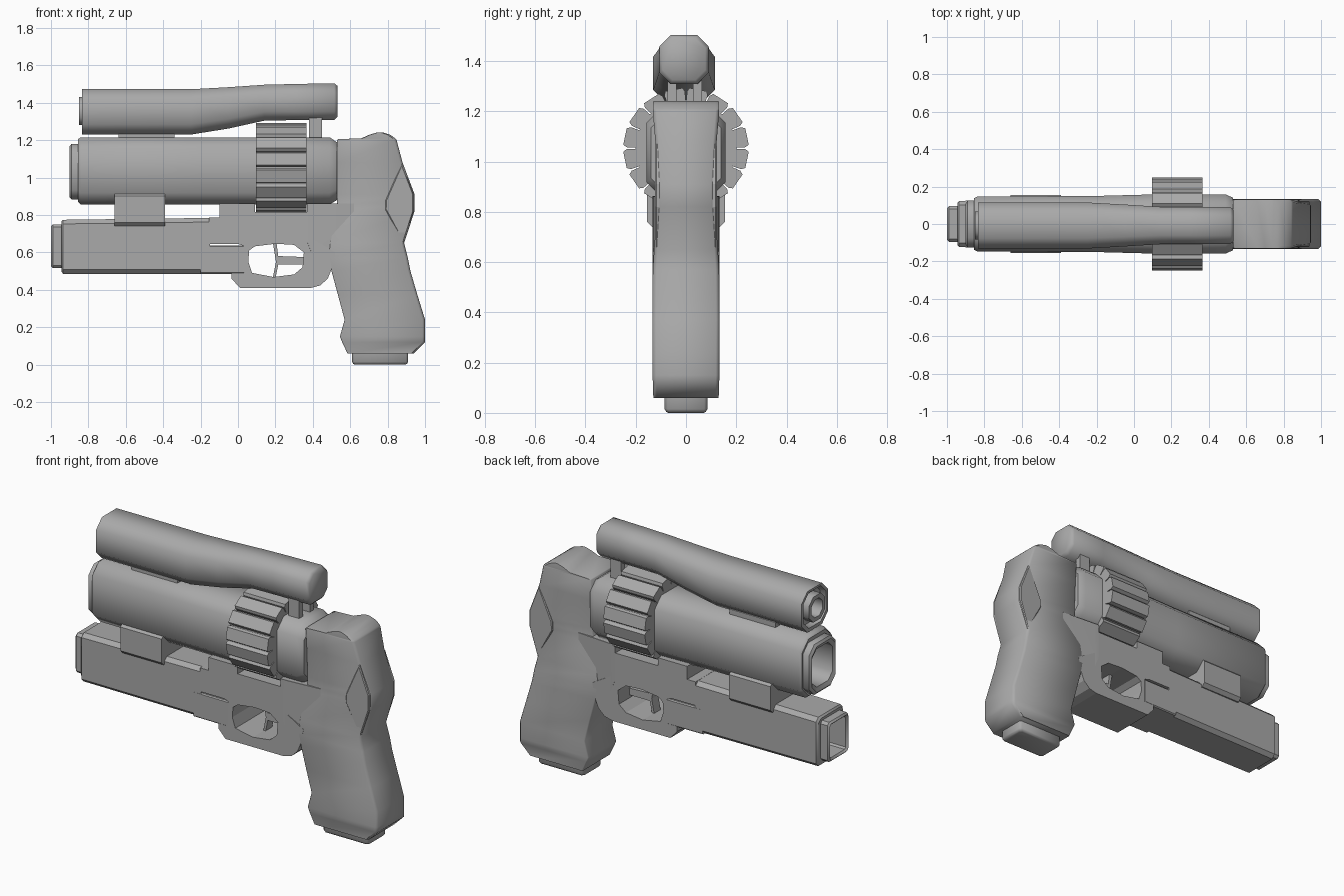
import bpy, bmesh, math

steel = bpy.data.materials.new("dark_grey")
steel.diffuse_color = (0.4, 0.4, 0.4, 1)


def finish(name, bm, angle=35):
    bmesh.ops.recalc_face_normals(bm, faces=bm.faces)
    me = bpy.data.meshes.new(name)
    bm.to_mesh(me)
    bm.free()
    me.materials.append(steel)
    ob = bpy.data.objects.new(name, me)
    bpy.context.collection.objects.link(ob)
    if angle:
        bpy.ops.object.select_all(action='DESELECT')
        ob.select_set(True)
        bpy.context.view_layer.objects.active = ob
        bpy.ops.object.shade_smooth_by_angle(angle=math.radians(angle))
    return ob


def add_bevel(ob, width):
    m = ob.modifiers.new("bevel", 'BEVEL')
    m.width, m.segments, m.limit_method = width, 1, 'ANGLE'


def skin(name, rings, angle=35):
    """Join equal rings of points into a capped skin."""
    bm = bmesh.new()
    vs = [[bm.verts.new(p) for p in r] for r in rings]
    n = len(vs[0])
    for a, b in zip(vs, vs[1:]):
        for i in range(n):
            bm.faces.new((a[i], a[(i + 1) % n], b[(i + 1) % n], b[i]))
    bm.faces.new(vs[0])
    bm.faces.new(vs[-1])
    return finish(name, bm, angle)


def octagon(a0, a1, b0, b1, c, d=None):
    """Chamfered rectangle; d is the chamfer on the a1 side."""
    d = c if d is None else d
    return [(a0 + c, b0), (a1 - d, b0), (a1, b0 + d), (a1, b1 - d),
            (a1 - d, b1), (a0 + c, b1), (a0, b1 - c), (a0, b0 + c)]


def tube(name, sections, angle=50):
    """Skin along x from (x, half width, z low, z high, chamfer)."""
    return skin(name, [[(x, y, z) for y, z in octagon(-w, w, z0, z1, c)]
                       for x, w, z0, z1, c in sections], angle)


def prism(name, pts, half):
    """Flat-faced side profile in xz, extruded across y."""
    return skin(name, [[(x, y, z) for x, z in pts] for y in (-half, half)], 0)


# Main barrel, from the bottom of the bore round to the chamfered rear
tube("main_barrel", [
    (-0.30, .095, .92, 1.145, .04), (-0.89, .095, .92, 1.145, .04),
    (-0.90, .11, .895, 1.167, .045), (-0.89, .125, .883, 1.18, .05),
    (-0.85, .125, .883, 1.18, .05), (-0.855, .138, .87, 1.205, .06),
    (-0.84, .146, .856, 1.215, .062), (-0.20, .15, .856, 1.215, .062),
    (0.10, .158, .856, 1.215, .062), (0.49, .158, .856, 1.215, .062),
    (0.53, .14, .88, 1.188, .055)])

# Upper tube with bent line and recessed mouth
scope = tube("upper_tube", [
    (-0.60, .052, 1.303, 1.407, .03), (-0.85, .052, 1.303, 1.407, .03),
    (-0.85, .075, 1.28, 1.43, .04), (-0.80, .075, 1.28, 1.43, .04),
    (-0.80, .098, 1.257, 1.453, .045), (-0.835, .105, 1.25, 1.46, .048),
    (-0.835, .123, 1.23, 1.472, .055), (-0.25, .123, 1.23, 1.472, .055),
    (-0.05, .112, 1.262, 1.483, .052), (0.14, .1, 1.304, 1.496, .048),
    (0.30, .098, 1.307, 1.5, .045), (0.515, .098, 1.308, 1.504, .045),
    (0.532, .085, 1.325, 1.49, .04)])
scope.location.y = -.008

# Lower barrel with square muzzle
tube("lower_barrel", [
    (-0.40, .075, .535, .73, .01), (-0.99, .075, .535, .73, .01),
    (-1.0, .085, .525, .74, .012), (-0.99, .095, .515, .75, .015),
    (-0.945, .095, .515, .75, .015), (-0.945, .112, .50, .765, .02),
    (-0.935, .124, .485, .774, .022), (-0.15, .131, .485, .784, .022)], 35)
tube("lower_barrel_tail", [(-0.2, .131, .485, .636, .006), (0.032, .133, .485, .636, .006)], 35)

# Brackets between the tubes
tube("lower_clamp", [(-0.66, .155, .74, .92, .02), (-0.39, .155, .74, .92, .02)], 35)
tube("upper_mount", [(-0.64, .08, 1.2, 1.25, .005), (-0.34, .08, 1.2, 1.25, .005)], 35)
for side, y in (("left", -.055), ("right", .045)):
    skin("rear_post_" + side,
         [[(x, v, z) for x, v in ((.38, y - .018), (.45, y - .018), (.45, y + .018), (.38, y + .018))]
          for z in (1.2, 1.33)])

# Toothed cylinder around the barrel
teeth = 16
ring = []
for i in range(teeth):
    mid = 360 / teeth * (i + .5)
    for off, r in ((-10.6, .2), (-10.4, .235), (-8, .25), (8, .25), (10.4, .235), (10.6, .2)):
        t = math.radians(mid + off)
        ring.append((r * math.cos(t), 1.053 + r * math.sin(t) * .96))
skin("toothed_cylinder", [[(x, y, z) for y, z in ring] for x in (.095, .365)], 20)

# Frame with a seat for the cylinder and a trigger guard opening
frame = prism("frame", [
    (-.10, .862), (-.10, .785), (-.155, .785), (-.155, .645), (0, .645), (.03, .635),
    (.03, .49), (-.035, .49), (-.035, .46), (.01, .41), (.39, .41), (.44, .423),
    (.48, .46), (.50, .51), (.52, .60), (.40, .67), (.40, .862), (.37, .862),
    (.37, .815), (.09, .815), (.09, .862)], .132)
hole = prism("guard_cutter", [
    (.06, .61), (.055, .55), (.075, .49), (.19, .468), (.30, .482), (.345, .52),
    (.352, .60), (.30, .64), (.20, .646), (.09, .632)], .3)
hole.hide_render = True
hole.display_type = 'WIRE'
cut = frame.modifiers.new("guard_hole", 'BOOLEAN')
cut.operation, cut.object, cut.solver = 'DIFFERENCE', hole, 'EXACT'

# Tapered web joining the frame to the grip
tube("frame_web", [(.37, .1325, .655, .862, .001), (.40, .132, .58, .862, .001),
                   (.62, .115, .56, .862, .001)], 35)

# Trigger blade and bar
prism("trigger", [(.185, .66), (.205, .66), (.215, .58), (.35, .575), (.36, .535),
                  (.215, .535), (.20, .46), (.185, .46), (.203, .55)], .03)

# Grip, stacked sections of (z, front x, back x, half width)
grip = [(.06, .585, .94, .13), (.12, .557, 1.0, .132), (.15, .545, 1.0, .133),
        (.24, .57, 1.0, .133), (.37, .535, .96, .134), (.50, .50, .922, .133),
        (.57, .485, .908, .132), (.65, .49, .888, .127), (.82, .515, .944, .115),
        (.863, .53, .945, .114), (.91, .53, .944, .114), (1.08, .53, .88, .122),
        (1.20, .53, .848, .132), (1.205, .535, .845, .132), (1.21, .66, .84, .132),
        (1.228, .70, .815, .131), (1.24, .74, .78, .13)]
skin("grip", [[(x, y, z) for x, y in octagon(x0, x1, -w, w, .006, .014)]
              for z, x0, x1, w in grip], 50)

# Diamond plates set in both sides of the grip's back
plate = prism("diamond_plate", [(.876, 1.075), (.939, .91), (.939, .82), (.884, .65),
                                (.82, .77), (.787, .83), (.79, .88)], .123)
add_bevel(plate, .005)

# Magazine base
skin("magazine_base", [[(x, y, z) for x, y in octagon(.61 + i, .91 - i, -.085 + i, .085 - i, .012)]
                       for z, i in ((.08, 0), (.015, 0), (.004, .006), (0, .015))], 50)
